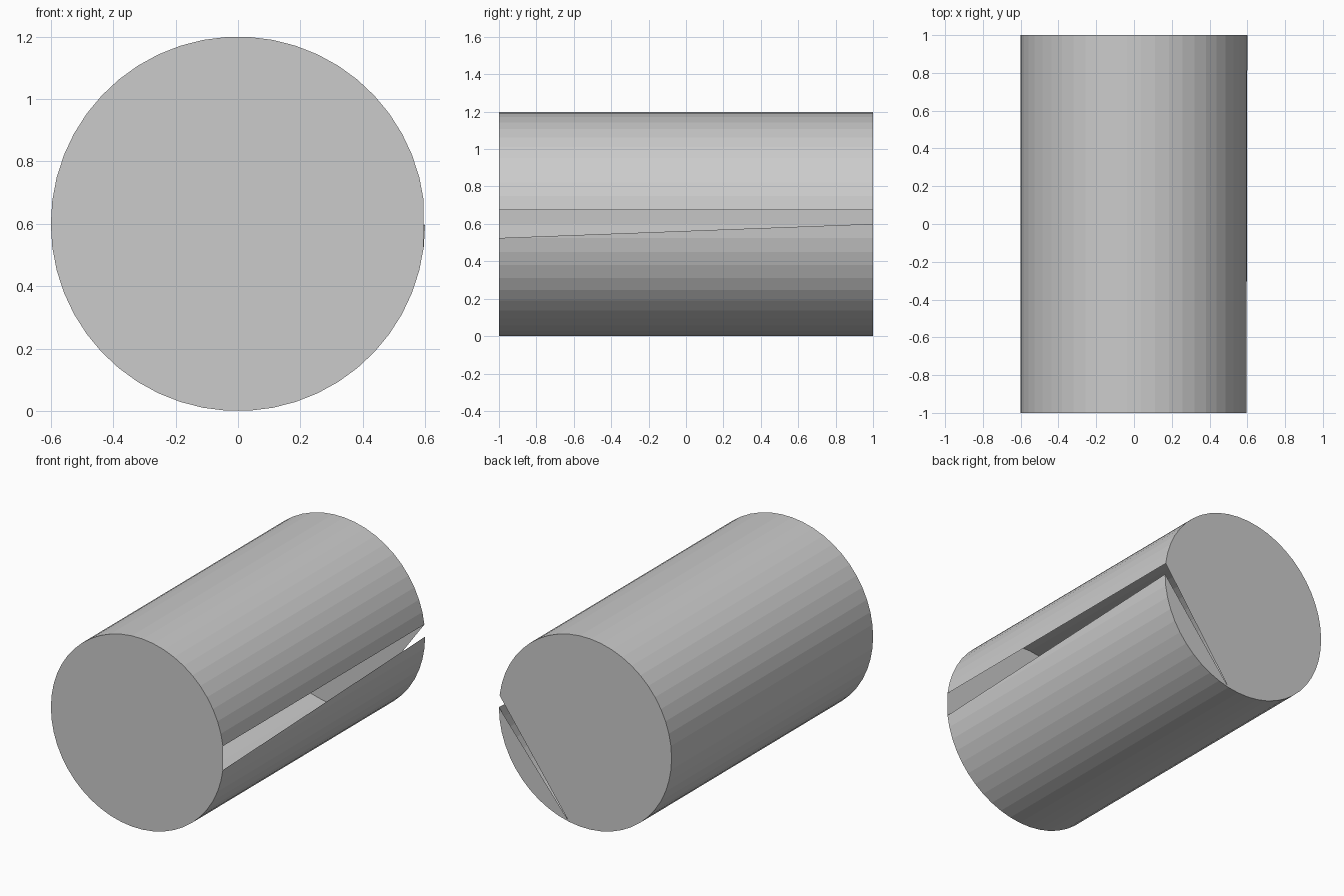
import bpy, bmesh, math

if "Cube" in bpy.data.objects:
    bpy.data.objects.remove(bpy.data.objects["Cube"])

# Thin-walled drum lying along y, with a narrow slit down its right side
N, R, HALF = 50, 0.6, 1.0
SEAM = 39  # rim corner where the back cap's fold line ends

def rim(bm, y):
    return [bm.verts.new((R * math.cos(2 * math.pi * i / N), y,
                          R + R * math.sin(2 * math.pi * i / N)))
            for i in range(N)]

bm = bmesh.new()
back = rim(bm, HALF)
front = rim(bm, -HALF)

# Front rim has one corner fewer at the slit
bm.verts.remove(front[0])
front[0] = None

# Curved wall, left open between corner 0 and corner 1
for i in range(1, N - 1):
    bm.faces.new((front[i], front[i + 1], back[i + 1], back[i]))

# Tapering lower lip of the slit
bm.faces.new((front[N - 1], back[0], back[N - 1]))

# Full front cap
bm.faces.new(front[1:])

# Back cap in two pieces, with a thin wedge missing between them
bm.faces.new(back[1:SEAM + 1][::-1])
bm.faces.new((back[SEAM:] + [back[0]])[::-1])

mesh = bpy.data.meshes.new("slit_drum")
bm.to_mesh(mesh)
bm.free()
drum = bpy.data.objects.new("slit_drum", mesh)
bpy.context.collection.objects.link(drum)
